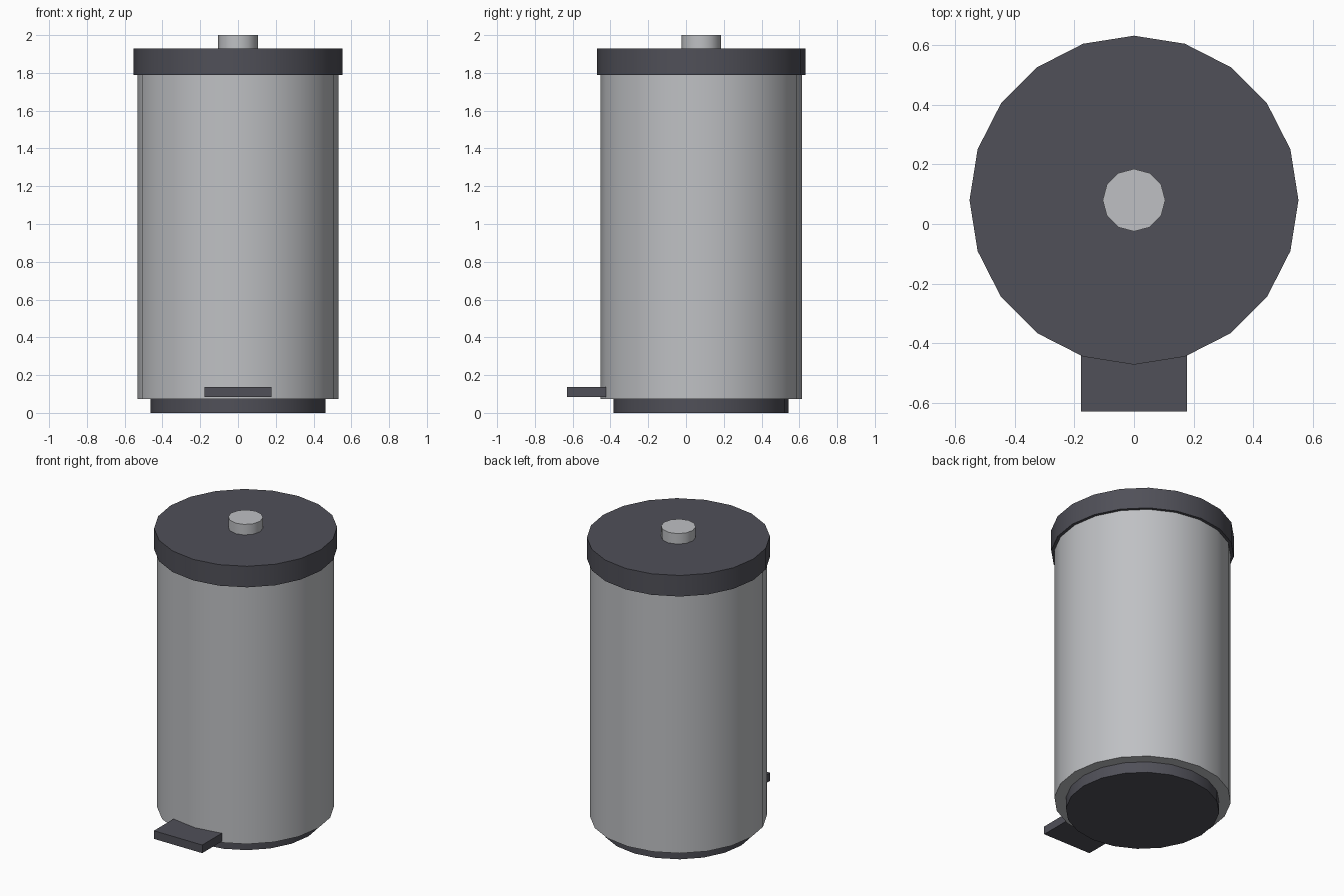
import bpy
import math

if "Cube" in bpy.data.objects:
    bpy.data.objects.remove(bpy.data.objects["Cube"], do_unlink=True)

CENTRE_Y = 0.08


def make_material(name, colour):
    mat = bpy.data.materials.new(name)
    mat.use_nodes = True
    mat.diffuse_color = colour
    mat.node_tree.nodes["Principled BSDF"].inputs["Base Color"].default_value = colour
    return mat


steel = make_material("brushed steel", (0.52, 0.53, 0.55, 1))
plastic = make_material("dark plastic", (0.08, 0.08, 0.098, 1))


def drum(name, radius, bottom, top, sides, mat):
    """Upright cylinder with a corner on the x axis, smooth around its side."""
    bpy.ops.mesh.primitive_cylinder_add(
        vertices=sides, radius=radius, depth=top - bottom,
        location=(0, CENTRE_Y, (bottom + top) / 2))
    obj = bpy.context.object
    obj.name = name
    obj.data.materials.append(mat)
    bpy.ops.object.shade_smooth_by_angle(angle=math.radians(35))
    return obj


# Bin from the floor up
drum("base", 0.463, 0, 0.073, 20, plastic)
drum("body", 0.533, 0.073, 1.79, 20, steel)
drum("lid", 0.552, 1.79, 1.93, 20, plastic)
drum("lid_knob", 0.105, 1.93, 2.0, 12, steel)

# Foot pedal, its back end set into the body
bpy.ops.mesh.primitive_cube_add(size=1, location=(0, -0.527, 0.11))
pedal = bpy.context.object
pedal.name = "pedal"
pedal.scale = (0.356, 0.206, 0.054)
bpy.ops.object.transform_apply(location=False, rotation=False, scale=True)
pedal.data.materials.append(plastic)
